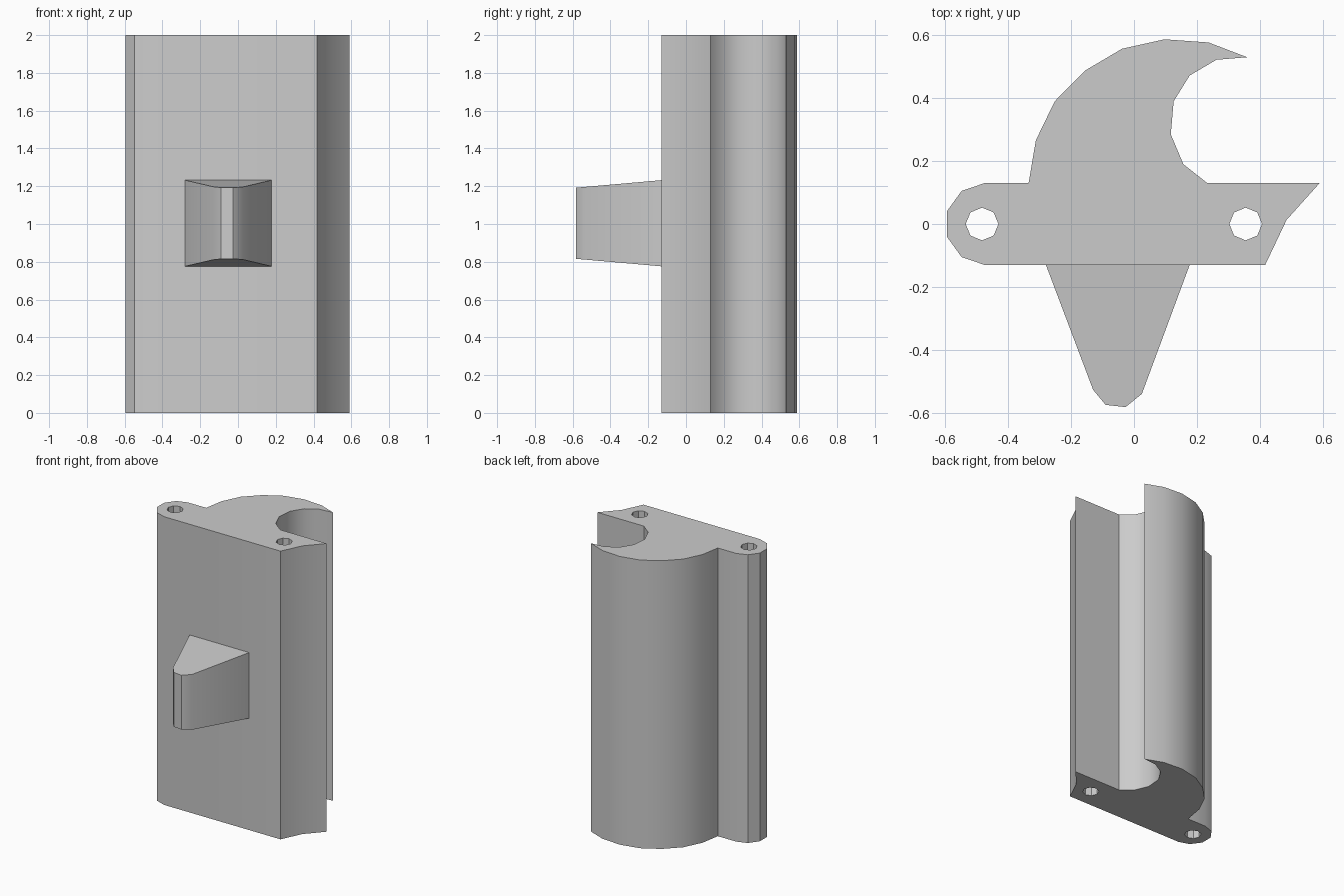
import bpy, bmesh, math

cube = bpy.data.objects.get("Cube")
if cube:
    bpy.data.objects.remove(cube, do_unlink=True)

# Single plain grey
GREY = (0.6, 0.6, 0.6, 1.0)
grey = bpy.data.materials.new("plain grey")
grey.use_nodes = True
grey.diffuse_color = GREY
grey.node_tree.nodes["Principled BSDF"].inputs["Base Color"].default_value = GREY


def ring(x, y, radius, sides=8):
    return [(x + radius * math.cos(2 * math.pi * i / sides),
             y + radius * math.sin(2 * math.pi * i / sides)) for i in range(sides)]


def prism(name, loops, low, high, shape=None):
    """Fill outline loops (extra loops become holes) and extrude upwards."""
    bm = bmesh.new()
    edges = []
    for loop in loops:
        verts = [bm.verts.new((x, y, low)) for x, y in loop]
        edges += [bm.edges.new((v, verts[i - 1])) for i, v in enumerate(verts)]
    bmesh.ops.triangle_fill(bm, edges=edges, use_beauty=True, normal=(0, 0, 1))
    made = bmesh.ops.extrude_face_region(bm, geom=bm.faces[:], use_keep_orig=True)["geom"]
    for v in made:
        if isinstance(v, bmesh.types.BMVert):
            v.co.z = high
    if shape:
        for v in bm.verts:
            shape(v.co)
    bmesh.ops.recalc_face_normals(bm, faces=bm.faces[:])
    mesh = bpy.data.meshes.new(name)
    bm.to_mesh(mesh)
    bm.free()
    mesh.materials.append(grey)
    obj = bpy.data.objects.new(name, mesh)
    bpy.context.collection.objects.link(obj)
    bpy.ops.object.select_all(action="DESELECT")
    obj.select_set(True)
    bpy.context.view_layer.objects.active = obj
    bpy.ops.object.shade_smooth_by_angle(angle=math.radians(31))
    return obj


# Body: rounded left lug, pointed right fin and a hooked crescent behind
round_end = [(-0.475, 0.13), (-0.548, 0.105), (-0.595, 0.04)]
round_end += [(x, -y) for x, y in reversed(round_end)]
right_fin = [(0.417, -0.13), (0.485, 0.013), (0.59, 0.13)]
hook_inside = [(0.233, 0.13), (0.157, 0.19), (0.117, 0.285), (0.126, 0.39),
               (0.177, 0.472), (0.262, 0.522), (0.36, 0.53)]
hook_outside = [(0.237, 0.577), (0.097, 0.587), (-0.038, 0.557), (-0.155, 0.488),
                (-0.252, 0.39), (-0.312, 0.266), (-0.335, 0.13)]
outline = round_end + right_fin + hook_inside + hook_outside
prism("body", [outline, ring(-0.483, 0, 0.052), ring(0.355, 0, 0.052)], 0, 2)


# Front latch: wedge that narrows in height towards its nose
def taper(co):
    t = (-0.13 - co.y) / 0.455
    half = 0.228 - 0.04 * t
    co.z = 1.004 + (half if co.z > 1 else -half)


nose = [(-0.28, -0.13), (-0.13, -0.527), (-0.09, -0.575),
        (-0.027, -0.582), (0.025, -0.54), (0.177, -0.13)]
prism("front_latch", [nose], 0.78, 1.23, taper)
